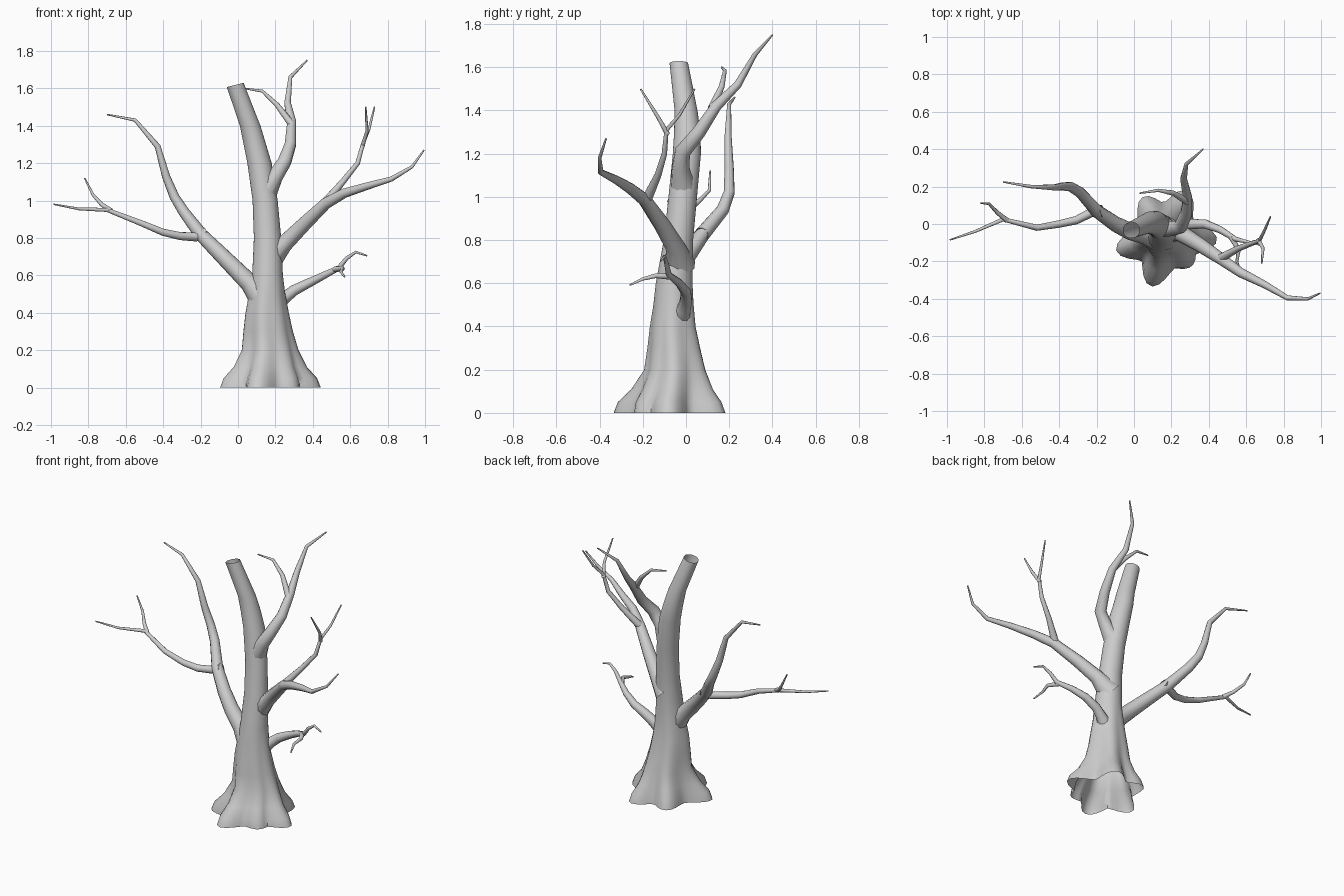
import bpy
import bmesh
import math
from mathutils import Vector

if "Cube" in bpy.data.objects:
    bpy.data.objects.remove(bpy.data.objects["Cube"], do_unlink=True)

bark = bpy.data.materials.new("grey_bark")
bark.use_nodes = True
GREY = (0.6, 0.6, 0.6, 1)
bark.diffuse_color = GREY
bark.node_tree.nodes["Principled BSDF"].inputs["Base Color"].default_value = GREY


def skin_rings(name, rings, close_end=False):
    """Join successive rings of points into one smooth tube object."""
    bm = bmesh.new()
    loops = [[bm.verts.new(point) for point in ring] for ring in rings]
    for low, high in zip(loops, loops[1:]):
        count = len(low)
        for i in range(count):
            j = (i + 1) % count
            bm.faces.new((low[i], low[j], high[j], high[i]))
    if close_end:
        bm.faces.new(loops[-1])
    mesh = bpy.data.meshes.new(name)
    bm.to_mesh(mesh)
    bm.free()
    mesh.materials.append(bark)
    obj = bpy.data.objects.new(name, mesh)
    bpy.context.collection.objects.link(obj)
    bpy.ops.object.select_all(action="DESELECT")
    obj.select_set(True)
    bpy.context.view_layer.objects.active = obj
    bpy.ops.object.shade_smooth_by_angle(angle=math.radians(60))
    return obj


def branch(name, radius, path, flare=1.0, sides=10, tip=0.004):
    """Tapered limb along a path, with an optional collar where it starts."""
    points = [Vector(p) for p in path]
    lengths = [0.0]
    for a, b in zip(points, points[1:]):
        lengths.append(lengths[-1] + (b - a).length)
    rings = []
    normal = None
    for i, point in enumerate(points):
        before = points[max(i - 1, 0)]
        after = points[min(i + 1, len(points) - 1)]
        tangent = (after - before).normalized()
        # carry the ring direction along so the tube does not twist
        normal = tangent.orthogonal() if normal is None else normal - tangent * normal.dot(tangent)
        normal.normalize()
        side = tangent.cross(normal)
        r = tip + (radius - tip) * (1 - lengths[i] / lengths[-1])
        if i == 0:
            r *= flare
        ring = []
        for k in range(sides):
            angle = math.tau * k / sides
            ring.append(point + r * (normal * math.cos(angle) + side * math.sin(angle)))
        rings.append(ring)
    return skin_rings(name, rings, close_end=True)


# Trunk: open tube whose foot spreads into root lobes
ROOTS = [math.radians(a) for a in (-107, -48, -3, 65, 120, 195)]
REACH = (1.0, 0.4, 1.0, 1.0, 0.75, 1.0)


def root_lobe(angle):
    """Strength of the nearest root in this direction, from none to full."""
    best = 0.0
    for root, reach in zip(ROOTS, REACH):
        delta = (angle - root + math.pi) % math.tau - math.pi
        best = max(best, reach * math.exp(-(delta / 0.36) ** 2))
    return best


def trunk_ring(z, x, y, rx, ry, lobe, tilt=0.0, sides=48):
    ring = []
    for k in range(sides):
        angle = math.tau * k / sides
        swell = lobe * root_lobe(angle)
        dx = (rx + swell) * math.cos(angle)
        dy = (ry + swell) * math.sin(angle)
        ring.append((x + dx, y + dy, z + tilt * dx))
    return ring


skin_rings("trunk", [
    trunk_ring(0, .17, -.07, .165, .165, .11),
    trunk_ring(.05, .17, -.07, .16, .16, .095),
    trunk_ring(.11, .17, -.06, .145, .145, .055),
    trunk_ring(.2, .17, -.05, .13, .125, .024),
    trunk_ring(.3, .16, -.055, .118, .112, .016),
    trunk_ring(.4, .155, -.06, .107, .1, .01),
    trunk_ring(.5, .155, -.057, .092, .09, .006),
    trunk_ring(.6, .158, -.055, .082, .085, 0),
    trunk_ring(.8, .158, -.035, .073, .068, 0),
    trunk_ring(1.0, .145, -.015, .067, .066, 0),
    trunk_ring(1.2, .115, .004, .065, .065, 0),
    trunk_ring(1.3, .09, .006, .06, .061, 0),
    trunk_ring(1.4, .065, 0, .055, .053, 0),
    trunk_ring(1.618, -.015, -.033, .045, .043, 0, tilt=.25),
])

# Right-hand limb and its side shoots
branch("right_limb", .054, [
    (.14, -.07, .47), (.06, -.06, .56), (-.02, -.04, .64), (-.1, 0, .72),
    (-.2, .07, .82), (-.29, .17, .94), (-.34, .2, 1.02), (-.385, .2, 1.13),
    (-.43, .195, 1.29), (-.55, .2, 1.43), (-.7, .225, 1.46)], flare=1.5)
branch("right_side_branch", .026, [
    (-.17, .07, .825), (-.23, .06, .805), (-.31, .02, .81), (-.4, 0, .83),
    (-.52, -.02, .88), (-.7, .025, .95), (-.85, -.04, .955), (-.985, -.085, .98)], flare=1.3)
branch("right_twig", .014, [
    (-.68, .02, .945), (-.73, .06, .98), (-.775, .108, 1.03), (-.82, .112, 1.12)])

# Left-hand limb and its side shoots
branch("left_limb", .05, [
    (.16, -.03, .68), (.25, -.05, .77), (.35, -.11, .87), (.47, -.19, .985),
    (.57, -.26, 1.04), (.7, -.325, 1.08), (.82, -.395, 1.115),
    (.93, -.4, 1.18), (.995, -.37, 1.27)], flare=1.5)
branch("left_side_branch", .021, [
    (.45, -.19, .97), (.56, -.13, 1.1), (.64, -.1, 1.2), (.67, -.09, 1.31),
    (.7, -.03, 1.38), (.73, .04, 1.5)], flare=1.2)
branch("left_twig", .012, [
    (.665, -.085, 1.29), (.69, -.13, 1.37), (.683, -.21, 1.5)])

# Low limb on the left
branch("low_limb", .038, [
    (.17, -.04, .42), (.25, -.01, .48), (.3, 0, .52), (.38, 0, .56),
    (.46, -.03, .6), (.54, -.08, .64), (.58, -.09, .69),
    (.63, -.1, .725), (.69, -.115, .705)], flare=1.6)
branch("low_twig", .016, [
    (.52, -.07, .632), (.56, -.14, .635), (.55, -.2, .62), (.57, -.26, .592)])

# Upper limb and its side shoot
branch("upper_limb", .047, [
    (.14, -.01, 1.03), (.2, -.025, 1.13), (.25, -.015, 1.21), (.28, .06, 1.3),
    (.287, .14, 1.42), (.265, .24, 1.52), (.28, .32, 1.66), (.37, .4, 1.75)], flare=1.4)
branch("upper_side_branch", .02, [
    (.285, .12, 1.41), (.21, .165, 1.51), (.13, .18, 1.585), (.03, .165, 1.6)])
